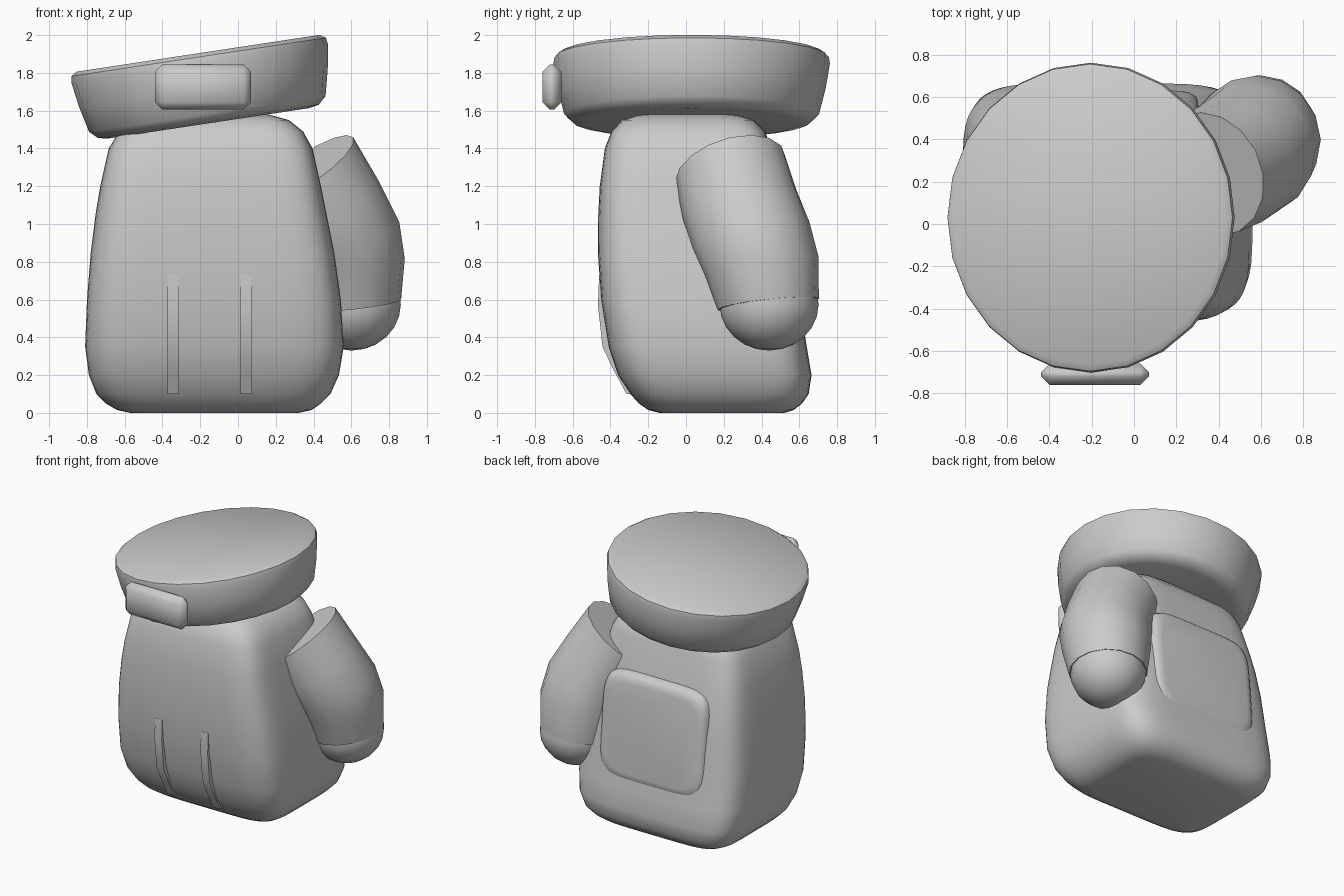
import bpy, bmesh
from math import cos, sin, tau, radians, copysign
from mathutils import Vector, Matrix

if "Cube" in bpy.data.objects:
    bpy.data.objects.remove(bpy.data.objects["Cube"])


def make(name, bm, angle=40):
    bmesh.ops.recalc_face_normals(bm, faces=bm.faces)
    me = bpy.data.meshes.new(name)
    bm.to_mesh(me)
    bm.free()
    ob = bpy.data.objects.new(name, me)
    bpy.context.collection.objects.link(ob)
    bpy.ops.object.select_all(action='DESELECT')
    ob.select_set(True)
    bpy.context.view_layer.objects.active = ob
    bpy.ops.object.shade_smooth_by_angle(angle=radians(angle))
    return ob


def loft(name, rings, angle=40):
    bm = bmesh.new()
    vs = [[bm.verts.new(p) for p in r] for r in rings]
    n = len(vs[0])
    for a, b in zip(vs, vs[1:]):
        for i in range(n):
            j = (i + 1) % n
            bm.faces.new((a[i], a[j], b[j], b[i]))
    bm.faces.new(vs[0][::-1])
    bm.faces.new(vs[-1])
    return make(name, bm, angle)


def squircle(a0, a1, b0, b1, power=5.6, n=48):
    """Rounded rectangle outline between the given bounds."""
    def sp(v):
        return copysign(abs(v) ** (2 / power), v)
    return [((a0 + a1) / 2 + (a1 - a0) / 2 * sp(cos(tau * (i + .5) / n)),
             (b0 + b1) / 2 + (b1 - b0) / 2 * sp(sin(tau * (i + .5) / n))) for i in range(n)]


def disc(center, normal, r, n=16):
    q = Vector(normal).normalized()
    u = Vector((0, 1, 0)).cross(q).normalized()
    v = q.cross(u)
    return [Vector(center) + r * (cos(tau * i / n) * u + sin(tau * i / n) * v) for i in range(n)]


# body: rounded sack, (z, x0, x1, y0, y1)
levels = [(0, -.57, .32, -.14, .52), (.015, -.64, .39, -.20, .57), (.05, -.70, .44, -.25, .615),
          (.1, -.75, .49, -.295, .65), (.2, -.79, .535, -.36, .665), (.35, -.81, .56, -.41, .64),
          (.6, -.80, .545, -.45, .60), (.85, -.78, .51, -.467, .57), (1.05, -.755, .47, -.465, .535),
          (1.2, -.73, .44, -.457, .50), (1.4, -.685, .395, -.43, .45), (1.49, -.63, .345, -.395, .42),
          (1.55, -.54, .27, -.34, .36), (1.58, -.42, .16, -.24, .26)]
loft("body", [[(x, y, z) for x, y in squircle(x0, x1, y0, y1)]
              for z, x0, x1, y0, y1 in levels], 60)

# lid: tilted, slightly oval disc
tilt = Matrix.Translation((-.155, .03, 1.533)) @ Matrix.Rotation(radians(-8.6), 4, 'Y')
lid_profile = [(0, .57), (.01, .63), (.05, .675), (.19, .71), (.32, .732), (.355, .726), (.375, .695)]
loft("lid", [[tilt @ Vector((.938 * r * cos(tau * i / 24), r * sin(tau * i / 24), h))
              for i in range(24)] for h, r in lid_profile], 35)

# front badge on the lid
bm = bmesh.new()
bmesh.ops.create_cube(bm, size=1, matrix=Matrix.Translation((-.185, -.71, 1.725))
                      @ Matrix.Diagonal((.51, .10, .24, 1)))
bmesh.ops.bevel(bm, geom=bm.edges[:], offset=.04, segments=1, affect='EDGES')
make("badge", bm, 60)

# two thin straps running down the front
side = [(-.460, .73), (-.466, .57), (-.442, .35), (-.38, .22), (-.315, .10),
        (-.26, .10), (-.38, .35), (-.42, .73)]
for k, x in enumerate((-.343, .042)):
    loft(f"front_strap_{k + 1}", [[(x + d, y, z) for y, z in side] for d in (-.03, .03)], 20)

# back pocket, standing out at the top and sinking into the body at the bottom
pocket = [(.40, 0), (.545, 0), (.575, .012), (.592, .035), (.598, .07)]
loft("back_pocket", [[(x, y - (z - .84) * .09, z)
                      for x, z in squircle(-.57 + s, .31 - s, .38 + s, 1.18 - s)]
                     for y, s in pocket], 50)

# sleeve: bent tube with an open-looking slanted shoulder end
sleeve = [((.36, .235, 1.29), (-.54, -.26, .80), .302), ((.46, .285, 1.10), (-.40, -.28, .87), .312),
          ((.545, .345, .94), (-.22, -.23, .95), .317), ((.58, .40, .78), (-.12, -.17, 1), .305),
          ((.595, .435, .575), (-.10, -.11, 1), .27)]
loft("sleeve", [disc(*s) for s in sleeve], 50)

# rounded hand at the sleeve end
bm = bmesh.new()
bmesh.ops.create_uvsphere(bm, u_segments=16, v_segments=12, radius=1,
                          matrix=Matrix.Translation((.60, .44, .575))
                          @ Matrix.Diagonal((.262, .262, .245, 1)))
make("hand", bm, 60)
